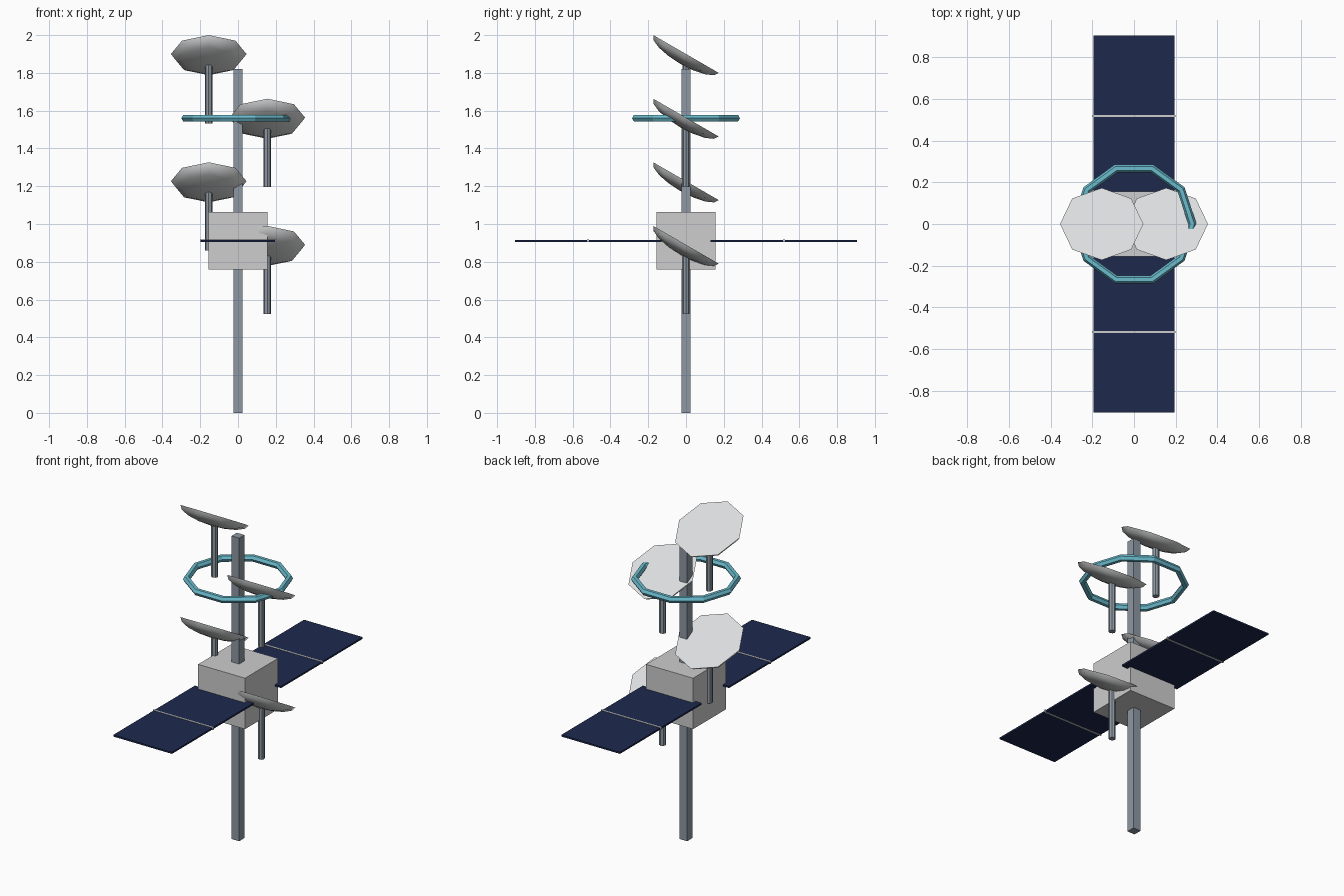
import bpy, bmesh, math
from mathutils import Matrix

cube = bpy.data.objects.get("Cube")
if cube:
    bpy.data.objects.remove(cube, do_unlink=True)


def material(name, srgb):
    color = tuple(c ** 2.2 for c in srgb) + (1.0,)
    m = bpy.data.materials.new(name)
    m.use_nodes = True
    m.diffuse_color = color
    m.node_tree.nodes["Principled BSDF"].inputs["Base Color"].default_value = color
    return m


hull_grey = material("hull grey", (0.80, 0.80, 0.80))
dish_white = material("dish white", (0.86, 0.865, 0.87))
steel = material("steel blue grey", (0.55, 0.59, 0.63))
navy = material("panel navy", (0.135, 0.175, 0.305))
teal = material("ring teal", (0.42, 0.73, 0.80))


def finish(bm, name, mat):
    bmesh.ops.recalc_face_normals(bm, faces=bm.faces)
    mesh = bpy.data.meshes.new(name)
    bm.to_mesh(mesh)
    bm.free()
    mesh.materials.append(mat)
    obj = bpy.data.objects.new(name, mesh)
    bpy.context.collection.objects.link(obj)
    return obj


def box(name, center, size, mat):
    bm = bmesh.new()
    bmesh.ops.create_cube(bm, size=1, matrix=Matrix.Translation(center) @ Matrix.Diagonal((*size, 1)))
    return finish(bm, name, mat)


def strut(name, x, bottom, top, mat):
    bm = bmesh.new()
    bmesh.ops.create_cone(bm, cap_ends=True, segments=8, radius1=0.019, radius2=0.019,
                          depth=top - bottom,
                          matrix=Matrix.Translation((x, 0, (top + bottom) / 2)))
    return finish(bm, name, mat)


def dish(name, x, z, mat, radius=0.2, depth=0.06, sides=8, steps=4):
    """Shallow bowl with a flat closed face, tipped towards the back."""
    bm = bmesh.new()
    rings = []
    for i in range(steps):
        a = i * math.pi / 2 / steps
        rings.append([bm.verts.new((radius * math.cos(a) * math.cos(t),
                                    radius * math.cos(a) * math.sin(t),
                                    -depth * math.sin(a)))
                      for t in (k * math.tau / sides for k in range(sides))])
    tip = bm.verts.new((0, 0, -depth))
    for k in range(sides):
        n = (k + 1) % sides
        for upper, lower in zip(rings, rings[1:]):
            bm.faces.new((upper[k], upper[n], lower[n], lower[k])).smooth = True
        bm.faces.new((rings[-1][k], rings[-1][n], tip)).smooth = True
    cap = bm.faces.new(rings[0])
    for edge in cap.edges:
        edge.smooth = False
    bm.transform(Matrix.Translation((x, 0, z)) @ Matrix.Rotation(math.radians(-30), 4, 'X'))
    return finish(bm, name, mat)


# Central mast and body
box("mast", (0, 0, 0.91), (0.05, 0.05, 1.82), steel)
box("body", (0, 0, 0.911), (0.312, 0.312, 0.306), hull_grey)

# Solar wings, each of two panels with a bar at the joint
for side, s in (("front", -1), ("back", 1)):
    box(side + "_inner_panel", (0, s * 0.3225, 0.911), (0.39, 0.385, 0.01), navy)
    box(side + "_outer_panel", (0, s * 0.7125, 0.911), (0.39, 0.385, 0.01), navy)
    box(side + "_panel_joint", (0, s * 0.518, 0.911), (0.40, 0.01, 0.014), hull_grey)

# Dishes alternate sides down the mast
for i in range(4):
    x = -0.155 if i % 2 == 0 else 0.155
    z = 1.9 - i * 0.3367
    dish(f"dish_{i + 1}", x, z, dish_white)
    strut(f"dish_strut_{i + 1}", x, z - 0.367, z - 0.03, steel)

# Ring around the mast
bpy.ops.mesh.primitive_torus_add(major_segments=10, minor_segments=6, major_radius=0.28,
                                 minor_radius=0.02, location=(0, 0, 1.56))
ring = bpy.context.object
ring.name = "ring"
ring.data.materials.append(teal)
bpy.ops.object.shade_smooth_by_angle(angle=math.radians(30))
